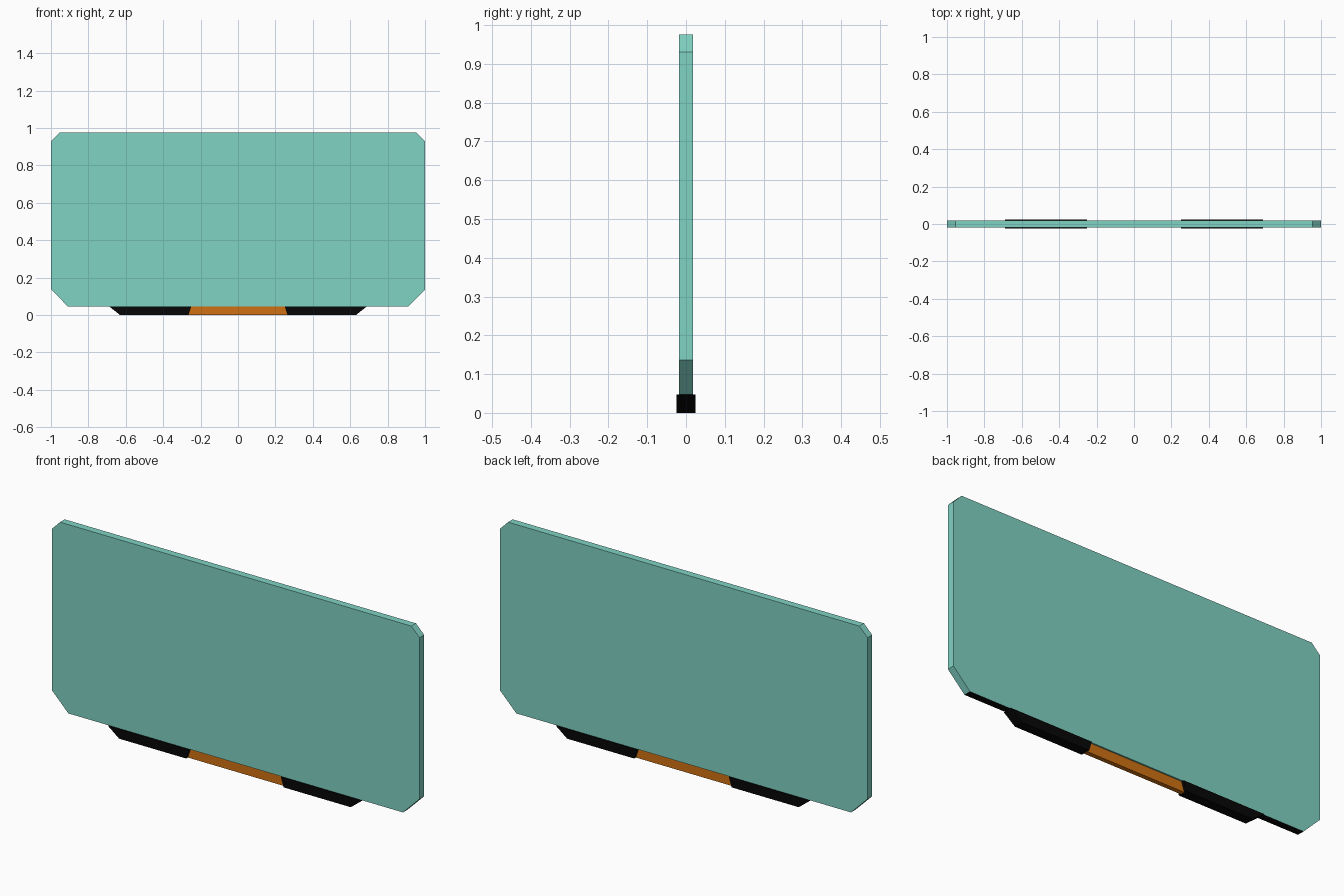
import bpy, bmesh

if "Cube" in bpy.data.objects:
    bpy.data.objects.remove(bpy.data.objects["Cube"])


def material(name, rgb):
    m = bpy.data.materials.new(name)
    m.diffuse_color = (*rgb, 1)
    m.use_nodes = True
    m.node_tree.nodes["Principled BSDF"].inputs["Base Color"].default_value = m.diffuse_color
    return m


TEAL = material("teal", (0.215, 0.645, 0.55))
BLACK = material("black", (0.002, 0.002, 0.002))
ORANGE = material("orange", (0.63, 0.165, 0.006))


def slab(name, profile, half_depth, *mats):
    """Extrude an x-z outline (counter-clockwise from the front) along y."""
    bm = bmesh.new()
    front = bm.faces.new([bm.verts.new((x, -half_depth, z)) for x, z in profile])
    ext = bmesh.ops.extrude_face_region(bm, geom=[front], use_keep_orig=True)
    verts = [e for e in ext["geom"] if isinstance(e, bmesh.types.BMVert)]
    bmesh.ops.translate(bm, verts=verts, vec=(0, 2 * half_depth, 0))
    bmesh.ops.recalc_face_normals(bm, faces=bm.faces)
    mesh = bpy.data.meshes.new(name)
    bm.to_mesh(mesh)
    bm.free()
    for m in mats:
        mesh.materials.append(m)
    obj = bpy.data.objects.new(name, mesh)
    bpy.context.collection.objects.link(obj)
    return obj


BASE = 0.047   # underside of the panel

# Panel with clipped corners; outer parts of its underside are black
right = [(0.25, BASE), (0.91, BASE), (1, 0.137), (1, 0.93), (0.955, 0.975)]
panel = slab("panel", right + [(-x, z) for x, z in reversed(right)], 0.018, TEAL, BLACK)
for f in panel.data.polygons:
    if f.normal.z < -0.9 and abs(f.center.x) > 0.3:
        f.material_index = 1

# Two black feet
foot = [(0.265, 0), (0.63, 0), (0.69, BASE), (0.25, BASE)]
slab("right_foot", foot, 0.024, BLACK)
slab("left_foot", [(-x, z) for x, z in reversed(foot)], 0.024, BLACK)

# Thinner orange bar between the feet
slab("centre_bar", [(-0.265, 0), (0.265, 0), (0.25, BASE), (-0.25, BASE)], 0.011, ORANGE)
